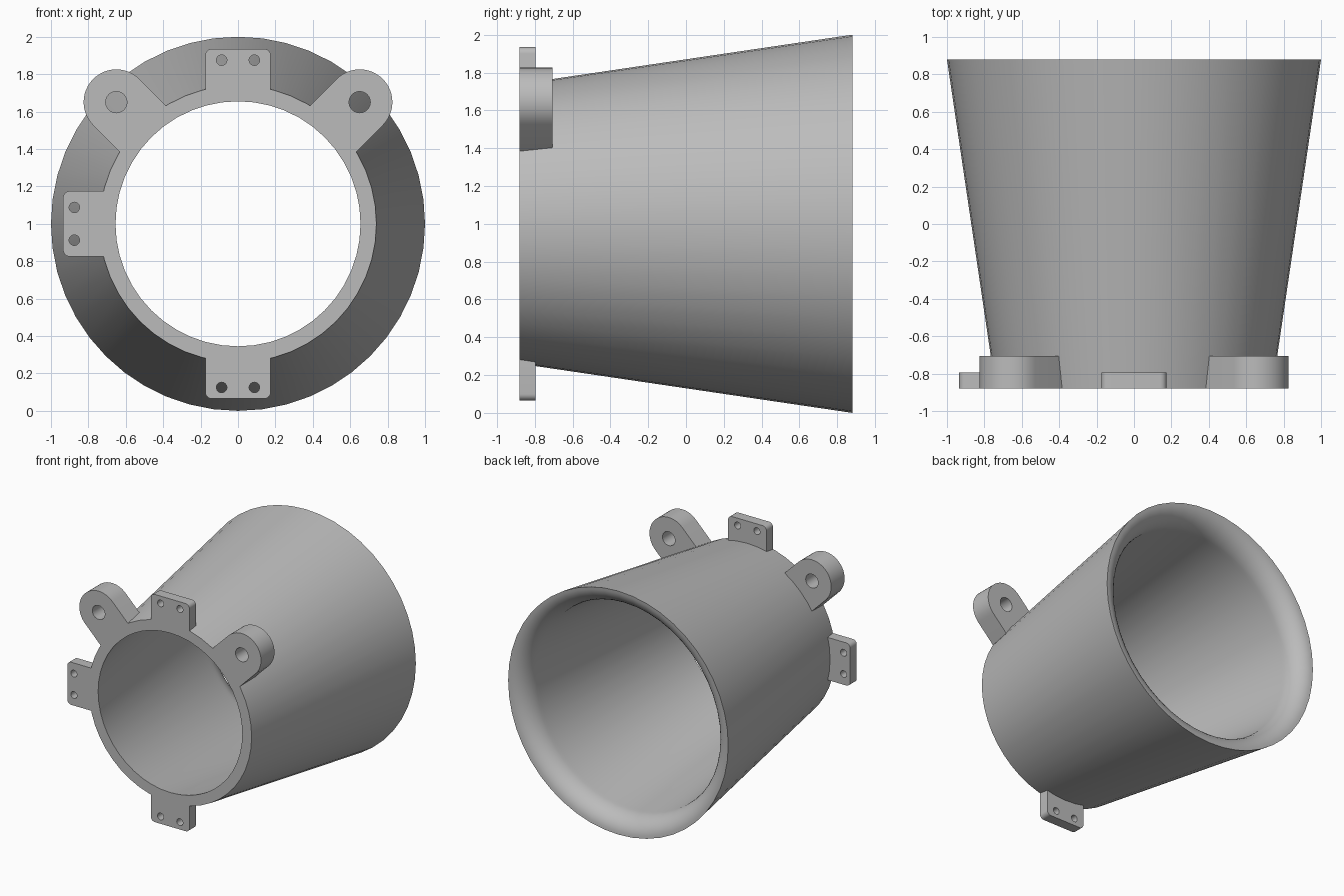
import bpy, bmesh
from math import sin, cos, pi, sqrt, asin, radians
from mathutils import Matrix

if "Cube" in bpy.data.objects:
    bpy.data.objects.remove(bpy.data.objects["Cube"], do_unlink=True)

FRONT, BACK = -0.88, 0.88
R_FRONT = 0.74
SIDES = 48

grey = bpy.data.materials.new("plain_grey")
grey.use_nodes = True
COLOUR = (0.5, 0.5, 0.5, 1)
grey.diffuse_color = COLOUR
grey.node_tree.nodes["Principled BSDF"].inputs["Base Color"].default_value = COLOUR


def finish(name, bm):
    """Turn a bmesh into a named, shaded object."""
    bmesh.ops.remove_doubles(bm, verts=bm.verts, dist=0.0005)
    bmesh.ops.recalc_face_normals(bm, faces=bm.faces)
    mesh = bpy.data.meshes.new(name)
    bm.to_mesh(mesh)
    bm.free()
    mesh.materials.append(grey)
    obj = bpy.data.objects.new(name, mesh)
    bpy.context.collection.objects.link(obj)
    bpy.ops.object.select_all(action='DESELECT')
    obj.select_set(True)
    bpy.context.view_layer.objects.active = obj
    bpy.ops.object.shade_smooth_by_angle(angle=radians(30))
    return obj


def arc(cx, cy, r, start, end, n):
    return [(cx + r * cos(start + (end - start) * i / n),
             cy + r * sin(start + (end - start) * i / n)) for i in range(n + 1)]


# Tapered duct: straight outer wall, rounded flared lip, tapered bore
def duct():
    lip_r, lip_d = 0.15, 0.18
    profile = [(R_FRONT, FRONT), (1.0, BACK)]
    for i in range(1, 11):
        a = i / 10 * pi / 2
        profile.append((1 - lip_r * sin(a), BACK - lip_d * (1 - cos(a))))
    profile.append((0.655, FRONT))
    bm = bmesh.new()
    rings = []
    for k in range(SIDES):
        t = 2 * pi * k / SIDES
        rings.append([bm.verts.new((r * cos(t), y, 1 + r * sin(t))) for r, y in profile])
    n = len(profile)
    for k in range(SIDES):
        a, b = rings[k], rings[(k + 1) % SIDES]
        for j in range(n):
            m = (j + 1) % n
            bm.faces.new((a[j], a[m], b[m], b[j]))
    finish("duct_shell", bm)


# Flat plate with holes; outlines run outward along +x, then turn to an angle
def plate(name, outline, holes, thickness, angle):
    curve = bpy.data.curves.new(name + "_outline", 'CURVE')
    curve.dimensions = '2D'
    curve.fill_mode = 'BOTH'
    curve.extrude = thickness / 2
    for loop in [outline] + holes:
        spline = curve.splines.new('POLY')
        spline.points.add(len(loop) - 1)
        for p, (u, v) in zip(spline.points, loop):
            p.co = (u, v, 0, 1)
        spline.use_cyclic_u = True
    temp = bpy.data.objects.new(name + "_temp", curve)
    bpy.context.collection.objects.link(temp)
    bpy.context.view_layer.update()
    deps = bpy.context.evaluated_depsgraph_get()
    mesh = bpy.data.meshes.new_from_object(temp.evaluated_get(deps))
    bm = bmesh.new()
    bm.from_mesh(mesh)
    bpy.data.objects.remove(temp, do_unlink=True)
    bpy.data.curves.remove(curve)
    bpy.data.meshes.remove(mesh)
    bm.transform(Matrix.Translation((0, FRONT + thickness / 2, 1))
                 @ Matrix.Rotation(pi / 2, 4, 'X')
                 @ Matrix.Rotation(angle, 4, 'Z'))
    finish(name, bm)


def circle(cx, cy, r, n=24):
    return arc(cx, cy, r, 0, 2 * pi, n)[:-1]


def root(half):
    """Curved inner edge that seats the plate on the duct."""
    r = R_FRONT - 0.006
    a = asin(half / r)
    return arc(0, 0, r, a, -a, 8)


# Thin mounting tabs with two screw holes
def tab(name, angle):
    half, end, c = 0.175, 0.935, 0.035
    outline = root(half)
    outline += arc(end - c, -half + c, c, -pi / 2, 0, 6)
    outline += arc(end - c, half - c, c, 0, pi / 2, 6)
    holes = [circle(0.875, s * 0.0875, 0.028) for s in (-1, 1)]
    plate(name, outline, holes, 0.085, angle)


# Thick round-ended lugs with one pin hole
def lug(name, angle):
    half, centre = 0.175, 0.92
    outline = root(half) + arc(centre, 0, half, -pi / 2, pi / 2, 24)
    plate(name, outline, [circle(centre, 0, 0.057)], 0.175, angle)


duct()
for side, angle in (("top", pi / 2), ("right", pi), ("bottom", -pi / 2)):
    tab(side + "_tab", angle)
for side, angle in (("left", pi / 4), ("right", 3 * pi / 4)):
    lug(side + "_lug", angle)
